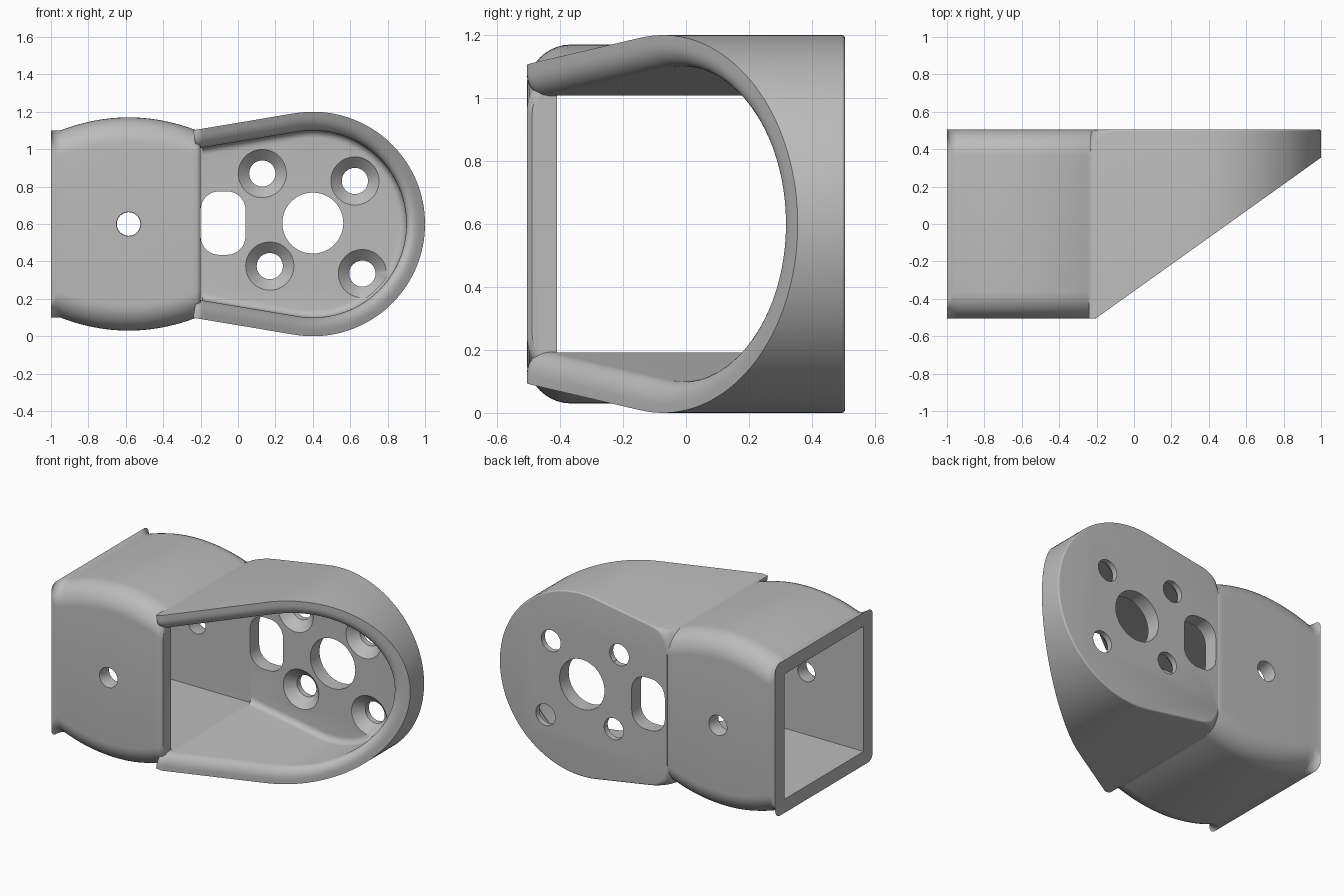
import bpy, bmesh
from math import sin, cos, pi, sqrt, atan, radians
from mathutils import Matrix

if "Cube" in bpy.data.objects:
    bpy.data.objects.remove(bpy.data.objects["Cube"])

MID = 0.6        # height of the centre line
HALF = 0.505     # half depth
BORE = 0.41      # half size of the square socket opening
WALL = 0.1

grey = bpy.data.materials.new("plain_grey")
grey.use_nodes = True
colour = (0.5, 0.5, 0.5, 1)
grey.diffuse_color = colour
grey.node_tree.nodes["Principled BSDF"].inputs["Base Color"].default_value = colour


def make_object(name, bm):
    bmesh.ops.recalc_face_normals(bm, faces=bm.faces)
    mesh = bpy.data.meshes.new(name)
    bm.to_mesh(mesh)
    bm.free()
    mesh.materials.append(grey)
    obj = bpy.data.objects.new(name, mesh)
    bpy.context.collection.objects.link(obj)
    return obj


def bridge(bm, rings, closed):
    """Quads between neighbouring rings of vertices."""
    for a, b in zip(rings, rings[1:]):
        n = len(a)
        for i in range(n if closed else n - 1):
            j = (i + 1) % n
            bm.faces.new((a[i], a[j], b[j], b[i]))


def combine(target, other, operation):
    mod = target.modifiers.new(operation, 'BOOLEAN')
    mod.operation = operation
    mod.solver = 'EXACT'
    mod.object = other
    bpy.context.view_layer.objects.active = target
    bpy.ops.object.modifier_apply(modifier=mod.name)
    bpy.data.objects.remove(other)


def rounded_rect(hw, hh, r, steps=10):
    pts = []
    for k, (sx, sz) in enumerate(((1, 1), (-1, 1), (-1, -1), (1, -1))):
        for i in range(steps + 1):
            a = (k + i / steps) * pi / 2
            pts.append((sx * (hw - r) + r * cos(a), sz * (hh - r) + r * sin(a)))
    return pts


# Socket: rounded sections lofted along x, bulging above and below
def make_socket():
    bm = bmesh.new()
    rings = []
    xs = [-1 + 0.05 * (i / 6) ** 2 for i in range(7)]
    xs += [-0.95 + 0.73 * i / 24 for i in range(1, 25)] + [-0.21, -0.2]
    for x in xs:
        bulge = max(0, 1 - ((x + 0.585) / 0.365) ** 2)
        u = min(1, max(0, (-0.95 - x) / 0.05))
        r = 0.05 + 0.09 * sqrt(1 - u * u)
        inset = max(0, x + 0.22) ** 2 * 40
        section = rounded_rect(HALF - inset, 0.5 + 0.07 * bulge - inset, r)
        rings.append([bm.verts.new((x, y, MID + z)) for y, z in section])
    bridge(bm, rings, True)
    bm.faces.new(rings[0])
    bm.faces.new(rings[-1])
    return make_object("bracket", bm)


# Cup: wall profile swept round a teardrop outline, rim on a slanted plane
def make_cup():
    slope, cx, radius = 0.167, 0.4, 0.6
    tilt = pi / 2 + atan(slope)
    tx, tz = cx + radius * cos(tilt), radius * sin(tilt)
    line = []
    xs = [-0.24 + 0.15 * i / 10 for i in range(11)] + [0.05, 0.18]
    for x in xs:
        line.append((x, tz + (x - tx) * slope, cos(tilt), sin(tilt)))
    arc = []
    for i in range(73):
        a = tilt - 2 * tilt * i / 72
        arc.append((cx + radius * cos(a), radius * sin(a), cos(a), sin(a)))
    outline = line + arc + [(x, -z, nx, -nz) for x, z, nx, nz in reversed(line)]

    bm = bmesh.new()
    cols = []
    flat, lip, fillet = 0.03, 0.07, 0.04
    for px, pz, nx, nz in outline:
        def rim(d):
            return max(-HALF, 0.355 + 0.714 * (px - d * nx - 1))
        u = min(1, max(0, (-0.09 - px) / 0.14))
        back = 0.01 + 0.13 * (1 - sqrt(1 - u * u))
        prof = []
        for i in range(7):      # outer back edge
            a = i / 6 * pi / 2
            prof.append((back - back * sin(a), HALF - back + back * cos(a)))
        prof.append((0, rim(0)))
        for i in range(9):      # rounded inner lip
            a = i / 8 * pi / 2
            d = flat + lip * sin(a)
            prof.append((d, rim(d) + lip * (1 - cos(a))))
        for i in range(7):      # fillet into the floor
            a = i / 6 * pi / 2
            prof.append((WALL + fillet * (1 - cos(a)), BORE - fillet * (1 - sin(a))))
        cols.append([bm.verts.new((px - d * nx, y, MID + pz - d * nz)) for d, y in prof])
    bridge(bm, cols, False)
    bm.faces.new([c[0] for c in cols])
    bm.faces.new([c[-1] for c in cols])
    bm.faces.new(cols[0])
    bm.faces.new(cols[-1])
    bm.faces.new((cols[0][0], cols[0][-1], cols[-1][-1], cols[-1][0]))
    return make_object("cup", bm)


def prism(name, pts, y0, y1):
    bm = bmesh.new()
    rings = [[bm.verts.new((x, y, z)) for x, z in pts] for y in (y0, y1)]
    bridge(bm, rings, True)
    for ring in rings:
        bm.faces.new(ring)
    return make_object(name, bm)


def cone(name, x, z, y0, y1, r0, r1):
    bm = bmesh.new()
    turn = Matrix.Translation((x, (y0 + y1) / 2, z)) @ Matrix.Rotation(-pi / 2, 4, 'X')
    bmesh.ops.create_cone(bm, cap_ends=True, segments=48, radius1=r0, radius2=r1,
                          depth=y1 - y0, matrix=turn)
    return make_object(name, bm)


bracket = make_socket()
combine(bracket, make_cup(), 'UNION')

# Square bore through the socket
bore = prism("bore", [(-1.1, MID - BORE), (-0.19, MID - BORE),
                      (-0.19, MID + BORE), (-1.1, MID + BORE)], -BORE, BORE)
combine(bracket, bore, 'DIFFERENCE')

# Pin hole through both socket faces, with eased edges
combine(bracket, cone("pin_hole", -0.585, MID, -0.7, 0.7, 0.063, 0.063), 'DIFFERENCE')
for side in (-1, 1):
    y = side * HALF
    r_in, r_out = 0.058, 0.073
    ends = (r_out, r_in) if side < 0 else (r_in, r_out)
    combine(bracket, cone("pin_edge", -0.585, MID, y - 0.015, y + 0.015, *ends), 'DIFFERENCE')

# Cable slot and centre hole in the back plate
slot = [(-0.08 + x, MID + 0.005 + z) for x, z in rounded_rect(0.12, 0.17, 0.1)]
combine(bracket, prism("slot", slot, 0.3, 0.6), 'DIFFERENCE')
combine(bracket, cone("centre_hole", 0.4, MID + 0.005, 0.2, 0.6, 0.163, 0.163), 'DIFFERENCE')

# Countersunk screw holes
for x, z in ((0.13, 0.87), (0.625, 0.83), (0.17, 0.375), (0.665, 0.335)):
    combine(bracket, cone("screw_hole", x, z, 0.35, 0.6, 0.07, 0.07), 'DIFFERENCE')
    combine(bracket, cone("countersink", x, z, BORE - 0.01, BORE + 0.06, 0.139, 0.068),
            'DIFFERENCE')

bpy.ops.object.select_all(action='DESELECT')
bracket.select_set(True)
bpy.context.view_layer.objects.active = bracket
bpy.ops.object.shade_smooth_by_angle(angle=radians(32))
